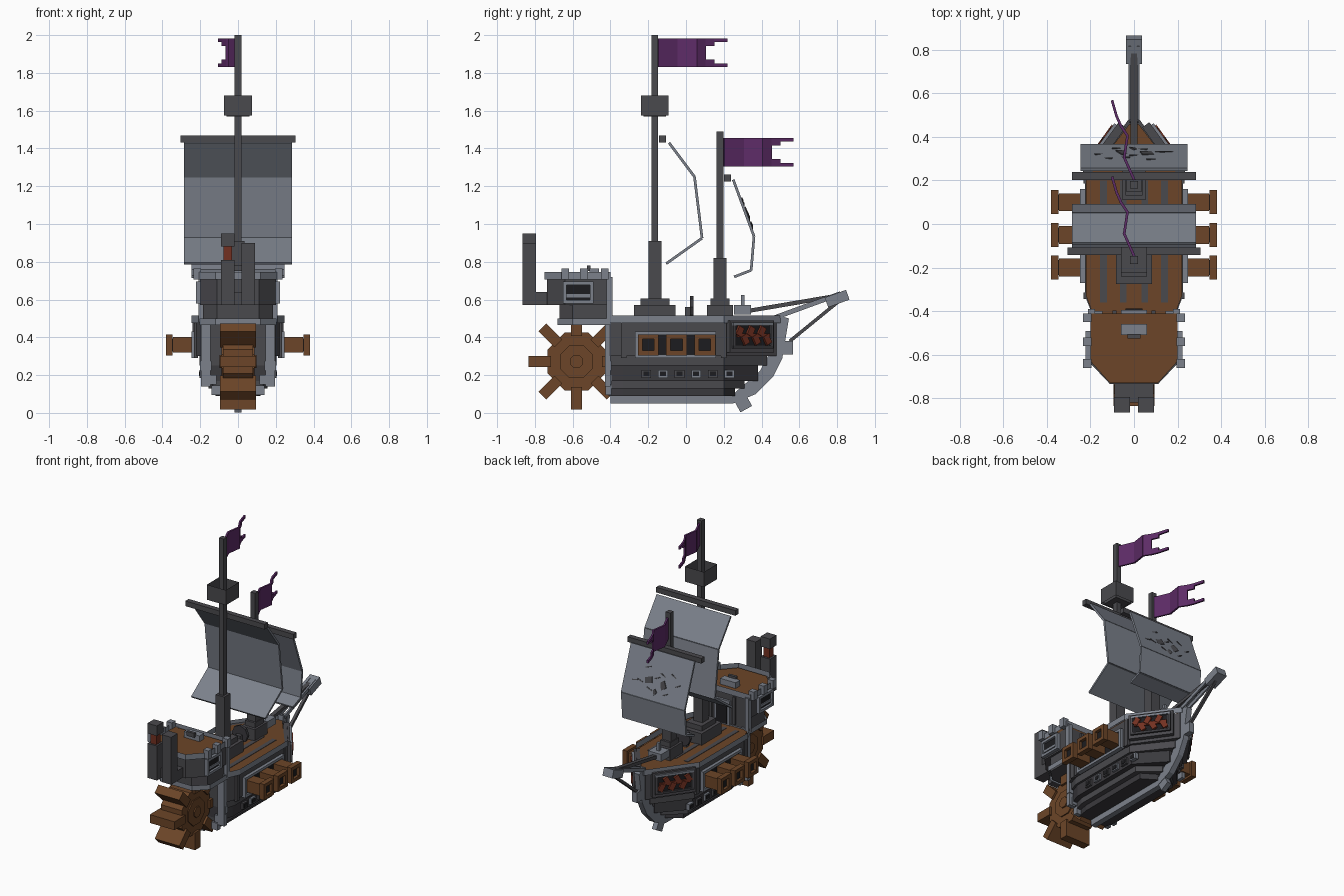
import bpy, bmesh, math
from mathutils import Vector

if "Cube" in bpy.data.objects:
    bpy.data.objects.remove(bpy.data.objects["Cube"])


def material(name, rgb):
    m = bpy.data.materials.new(name)
    m.use_nodes = True
    m.diffuse_color = (*rgb, 1)
    m.node_tree.nodes["Principled BSDF"].inputs["Base Color"].default_value = (*rgb, 1)
    return m


DARK = material("charcoal wood", (.068, .067, .075))
PLANK = material("deep charcoal planks", (.042, .041, .047))
LIGHT = material("pale grey trim", (.2, .22, .26))
BROWN = material("brown wood", (.15, .06, .021))
PURPLE = material("purple cloth", (.11, .025, .135))
RED = material("rust red", (.17, .03, .015))
BLACK = material("black recess", (.012, .012, .014))


def finish(name, bm, mat):
    bmesh.ops.recalc_face_normals(bm, faces=bm.faces)
    me = bpy.data.meshes.new(name)
    bm.to_mesh(me)
    bm.free()
    me.materials.append(mat)
    ob = bpy.data.objects.new(name, me)
    bpy.context.collection.objects.link(ob)
    return ob


def box(name, loc, size, mat, rot=(0, 0, 0)):
    bm = bmesh.new()
    bmesh.ops.create_cube(bm, size=1)
    bmesh.ops.scale(bm, vec=size, verts=bm.verts)
    ob = finish(name, bm, mat)
    ob.location, ob.rotation_euler = loc, rot
    return ob


def pair(name, loc, size, mat, rot=(0, 0, 0)):
    for s, side in ((1, "left"), (-1, "right")):
        box(f"{side}_{name}", (s * loc[0], loc[1], loc[2]), size, mat, (rot[0], s * rot[1], s * rot[2]))


def beam(name, p, q, w, h, mat):
    p, q = Vector(p), Vector(q)
    ob = box(name, (p + q) / 2, (w, h, (q - p).length), mat)
    ob.rotation_euler = (q - p).to_track_quat('Z', 'Y').to_euler()


def extrude(name, pts, depth, mat, ring=0):
    """Extrude a flat outline along depth; ring keeps only a border of that width."""
    bm = bmesh.new()
    f = bm.faces.new([bm.verts.new(p) for p in pts])
    if ring:
        bmesh.ops.inset_individual(bm, faces=[f], thickness=ring, use_even_offset=True)
        bmesh.ops.delete(bm, geom=[f], context='FACES_ONLY')
    geom = bmesh.ops.extrude_face_region(bm, geom=bm.faces[:], use_keep_orig=True)["geom"]
    bmesh.ops.translate(bm, vec=depth, verts=[v for v in geom if isinstance(v, bmesh.types.BMVert)])
    return finish(name, bm, mat)


def slab(name, half, z0, z1, mat, ring=0):
    """Left-right symmetric plan outline, given as its +x half."""
    pts = [(x, y, z0) for x, y in half] + [(-x, y, z0) for x, y in reversed(half)]
    return extrude(name, pts, (0, 0, z1 - z0), mat, ring)


def side_profile(name, yz, hw, mat):
    return extrude(name, [(-hw, y, z) for y, z in yz], (2 * hw, 0, 0), mat)


def window_frame(name, x, y0, y1, z0, z1, t, mat, d=.02):
    ym, zm = (y0 + y1) / 2, (z0 + z1) / 2
    for z in (z0 + t / 2, z1 - t / 2):
        pair(name + "_rail", (x, ym, z), (d, y1 - y0, t), mat)
    for y in (y0 + t / 2, y1 - t / 2):
        pair(name + "_stile", (x, y, zm), (d, t, z1 - z0 - 2 * t), mat)


# Stepped hull, each tier wider and longer than the one below
tiers = [(.09, .13, .12, .26, PLANK), (.13, .17, .155, .31, DARK), (.17, .25, .19, .38, PLANK),
         (.25, .30, .205, .43, DARK), (.30, .48, .225, .48, DARK)]
for z0, z1, w, bow, mat in tiers:
    slab("hull_tier", [(w * .86, -.41), (w, -.33), (w, .2), (.025, bow)], z0, z1, mat)
gunwale = [(.205, -.42), (.245, -.33), (.245, .2), (.025, .5)]
slab("gunwale", gunwale, .475, .515, LIGHT, .03)
slab("main_deck", [(.19, -.41), (.22, -.33), (.22, .2), (.02, .46)], .47, .49, BROWN)
for x in (.05, .14):
    pair("deck_stripe", (x, -.08, .49), (.03, .56, .006), DARK)
side_profile("keel_and_stem", [(-.4, .05), (.25, .05), (.37, .1), (.46, .19), (.51, .29), (.545, .5),
             (.47, .52), (.45, .33), (.39, .22), (.25, .1), (-.4, .1)], .02, LIGHT)
box("keel_tooth", (0, .3, .055), (.035, .07, .08), LIGHT, (.5, 0, 0))
box("stem_tooth", (0, .54, .345), (.04, .055, .07), LIGHT)
pair("stern_post", (.17, -.415, .32), (.05, .03, .36), LIGHT)
for z, x in ((.12, .11), (.175, .145), (.25, .17)):
    pair("stern_step", (x, -.41, z), (.06, .03, .05), LIGHT)
for y in (-.33, .2):
    pair("hull_rib", (.222, y, .385), (.02, .03, .19), DARK)

# Small portholes along the lower hull
for i in range(6):
    y = -.21 + i * .088
    pair("porthole_frame", (.192, y, .207), (.025, .052, .042), LIGHT if i % 2 else DARK)
    pair("porthole", (.2, y, .207), (.015, .032, .026), BLACK)

# Gun bays with three flared cannons per side
pair("gun_bay", (.225, -.055, .36), (.012, .42, .13), BLACK)
window_frame("gun_bay", .232, -.27, .16, .29, .43, .018, LIGHT, .03)
for y in (-.2, -.05, .1):
    pair("cannon_barrel", (.28, y, .36), (.13, .082, .082), BROWN)
    window_frame("cannon_mouth", .363, y - .055, y + .055, .305, .415, .024, BROWN, .035)
    pair("cannon_bore", (.352, y, .36), (.015, .07, .07), BLACK)

# Bow panels with jagged red mouths, set on the slanted bow faces
a = math.atan2(.29, -.21)
along, out = Vector((math.cos(a), math.sin(a), 0)), Vector((math.sin(a), -math.cos(a), 0))
mid = Vector((.135, .335, .41))


def bow_part(name, u, v, d, size, mat, tilt=0):
    loc = mid + along * u + out * d
    pair(name, (loc.x, loc.y, loc.z + v), size, mat, (0, tilt, a))


bow_part("bow_panel", 0, -.005, .005, (.29, .04, .17), DARK)
bow_part("bow_mouth", 0, 0, .026, (.22, .006, .1), BLACK)
for v in (-.06, .06):
    bow_part("bow_mouth_rail", 0, v, .03, (.26, .016, .016), LIGHT if v > 0 else PLANK)
for u in (-.122, .122):
    bow_part("bow_mouth_stile", u, 0, .03, (.016, .016, .11), DARK)
for i in range(6):
    bow_part("mouth_shard", -.09 + i * .036, .022 * (-1) ** i, .032, (.035, .025, .05), RED, .5 * (-1) ** i)
bow_part("mouth_bar", 0, 0, .03, (.21, .02, .022), RED)

# Bowsprit, stay and figurehead block
beam("bowsprit", (0, .33, .54), (0, .83, .625), .03, .022, DARK)
pair("bowsprit_cheek", (.02, .65, .57), (.012, .36, .025), LIGHT, (.35, 0, 0))
beam("bowsprit_stay", (0, .55, .38), (0, .82, .6), .02, .018, DARK)
box("bowsprit_tip", (0, .8, .605), (.075, .12, .055), LIGHT, (.35, 0, 0))
box("bow_bitts", (0, .3, .545), (.1, .09, .05), LIGHT)
box("bow_pin", (0, .3, .59), (.02, .02, .07), LIGHT)

# Stern castle
slab("castle_base", [(.185, -.41), (.185, -.6), (.11, -.67)], .47, .58, DARK)
slab("castle_walls", [(.2, -.41), (.2, -.64), (.11, -.735)], .57, .71, DARK)
slab("castle_sill", [(.205, -.4), (.205, -.6), (.12, -.68)], .465, .5, LIGHT, .03)
slab("castle_deck", [(.2, -.41), (.2, -.63), (.11, -.73)], .705, .722, BROWN)
slab("castle_rail", [(.215, -.4), (.215, -.65), (.12, -.75)], .705, .745, LIGHT, .028)
for y in (-.43, -.54, -.64):
    pair("castle_rail_post", (.215, y, .735), (.04, .04, .06), LIGHT)
pair("castle_corner", (.195, -.405, .6), (.03, .03, .24), LIGHT)
pair("castle_window", (.202, -.57, .637), (.01, .14, .09), BLACK)
window_frame("castle_window", .21, -.65, -.49, .58, .695, .018, LIGHT, .025)
pair("castle_window_bar", (.208, -.57, .62), (.012, .13, .018), LIGHT)
for x in (.09, .19):
    pair("castle_wall_batten", (x, -.404, .6), (.018, .012, .19), DARK)
box("castle_door_frame", (0, -.405, .575), (.12, .02, .17), LIGHT)
box("castle_door", (0, -.393, .57), (.08, .01, .14), BLACK)
box("castle_hatch", (0, -.485, .745), (.12, .05, .04), LIGHT)
box("castle_hatch_grip", (0, -.515, .765), (.06, .02, .03), DARK)

# Twin chimneys, one with a red hot collar
box("chimney_duct", (0, -.77, .605), (.18, .1, .07), DARK)
box("left_chimney", (.055, -.83, .735), (.072, .072, .33), DARK)
box("right_chimney", (-.055, -.83, .69), (.072, .072, .24), DARK)
box("chimney_collar", (-.055, -.83, .845), (.045, .045, .08), RED)
box("chimney_cap", (-.055, -.83, .915), (.072, .072, .07), DARK)

# Paddle wheel
WY, WZ = -.58, .272
for name, r, hw in (("wheel_drum", .165, .08), ("wheel_plate", .095, .088), ("wheel_hub", .038, .097)):
    pts = [(WY + r * math.cos(t), WZ + r * math.sin(t))
           for t in (math.pi / 8 + math.pi / 4 * k for k in range(8))]
    side_profile(name, pts, hw, BROWN)
for k in range(8):
    t = k * math.pi / 4
    box("wheel_paddle", (0, WY + .195 * math.cos(t), WZ + .195 * math.sin(t)), (.19, .12, .058), BROWN, (t, 0, 0))

# Masts with stepped feet
for name, y, top, sleeve, foot in (("main", -.165, 2, .91, .11), ("fore", .18, 1.49, .82, .07)):
    box(name + "_mast", (0, y, (top + .5) / 2), (.036, .036, top - .5), DARK)
    box(name + "_mast_sleeve", (0, y, (sleeve + .5) / 2), (.068, .068, sleeve - .5), DARK)
    box(name + "_mast_foot", (0, y, .53), (foot * 1.5, foot * 2, .08), DARK)
    box(name + "_mast_step", (0, y, .585), (foot * 1.1, foot * 1.4, .04), DARK)
box("crows_nest_floor", (0, -.165, 1.59), (.12, .12, .04), DARK)
nest = [(.073, -.238), (.073, -.092)]
slab("crows_nest_wall", nest, 1.575, 1.68, DARK, .014)

# Capstan wheel on deck
bm = bmesh.new()
bmesh.ops.create_cone(bm, cap_ends=True, segments=8, radius1=.06, radius2=.06, depth=.02)
capstan = finish("steering_wheel", bm, PLANK)
capstan.location, capstan.rotation_euler = (0, .03, .56), (math.pi / 2, 0, 0)
box("steering_stand", (0, .01, .52), (.04, .03, .08), DARK)


# Yards and angular sails
def sail(name, yz, hw, yard, yard_hw):
    for i, ((y0, z0), (y1, z1)) in enumerate(zip(yz, yz[1:])):
        beam(f"{name}_sail_panel", (0, y0, z0), (0, y1, z1), 2 * hw, .014, LIGHT)
    box(name + "_yard", (0, *yard), (2 * yard_hw, .036, .036), DARK)


sail("main", [(-.09, 1.43), (.045, 1.25), (.085, .925), (-.105, .79)], .285, (-.125, 1.45), .305)
sail("fore", [(.25, 1.235), (.36, .935), (.345, .755), (.255, .72)], .245, (.22, 1.243), .285)
tears = [(-.05, 1.04, .05, .05, .6), (.06, 1.05, .055, .04, .3), (0, .99, .03, .03, .8)]
for i in range(9):
    tears.append((-.16 + i * .04, 1.06 + .07 * math.sin(i * 2.3), .045, .007, .5 * math.cos(i * 3)))
for x, z, w, h, turn in tears:
    y = .25 + (1.235 - z) * .11 / .3
    box("sail_tear", (x, y + .007, z + .003), (w, .005, h), DARK, (.351, turn, 0))


# Wavy swallow-tailed flags: (y, x, bottom gap, notch half height)
def flag(name, y0, zc):
    wave = [(0, 0), (.1, -.045), (.2, -.03), (.245, -.06), (.29, -.08), (.36, -.1)]
    for i, ((ya, xa), (yb, xb)) in enumerate(zip(wave, wave[1:])):
        notch = (0, 0, 0, .035, .056)[i]
        for s in (1, -1):
            zm, h = zc + s * (.075 + notch) / 2, .075 - notch
            p, q = Vector((xa, y0 + ya, zm)), Vector((xb, y0 + yb, zm))
            box(name + "_strip", (p + q) / 2, (.012, (q - p).length + .006, h), PURPLE,
                (0, 0, math.atan2(xa - xb, yb - ya)))


flag("main_flag", -.145, 1.907)
flag("fore_flag", .205, 1.38)
